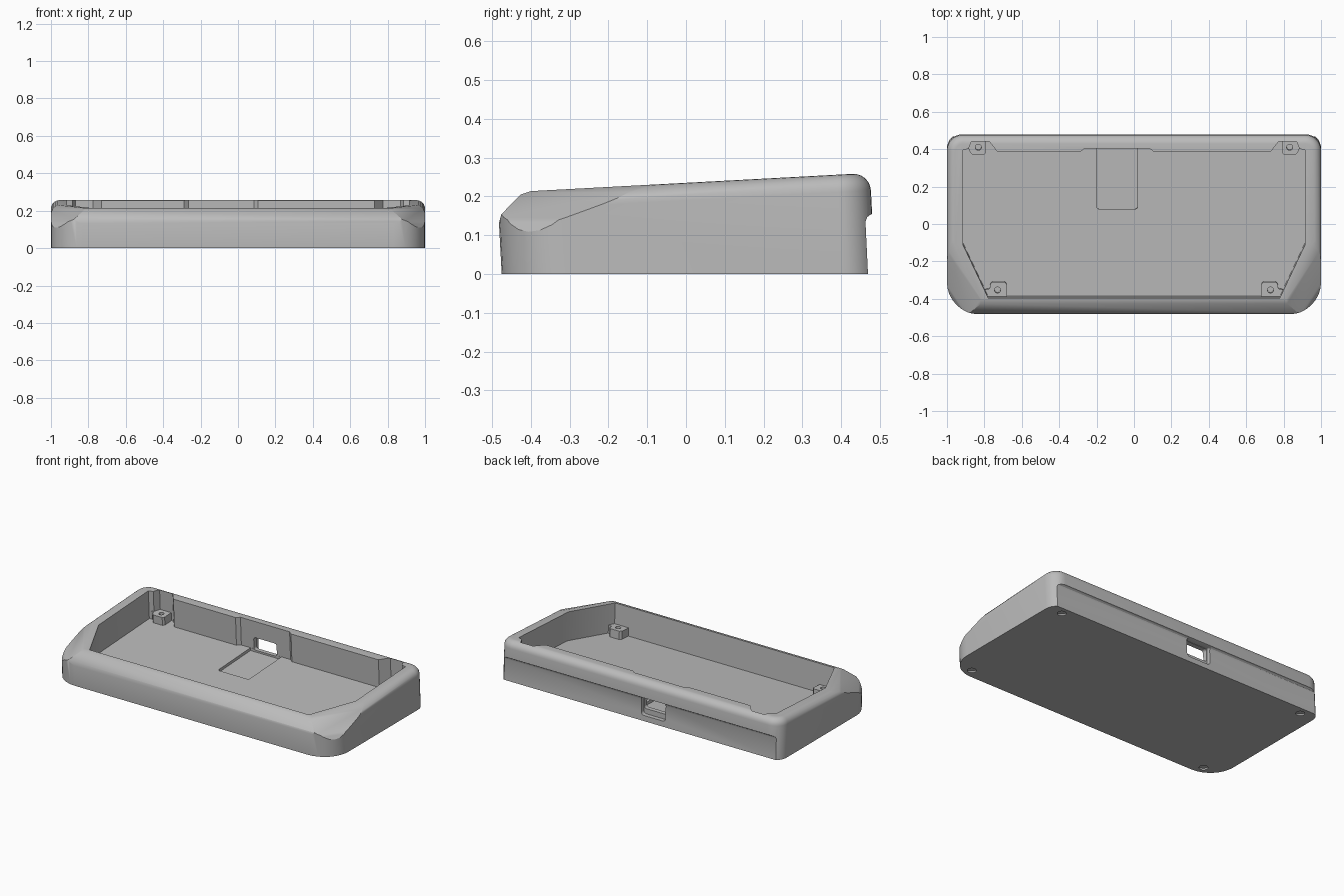
import bpy, bmesh, math
from mathutils import Vector

old = bpy.data.objects.get("Cube")
if old:
    bpy.data.objects.remove(old, do_unlink=True)

TILT = 0.0535      # slope of the top, the floor and the walls
FLOOR = 0.052      # floor height at the centre
RIM = 0.2345       # rim height at the centre

grey = bpy.data.materials.new("plain grey")
grey.use_nodes = True
grey.diffuse_color = (0.5, 0.5, 0.5, 1)
grey.node_tree.nodes["Principled BSDF"].inputs["Base Color"].default_value = (0.5, 0.5, 0.5, 1)


def tilted(x, y, h):
    """Frame of the sloping interior: h is the height above the floor."""
    return (x, y - TILT * h, FLOOR + TILT * y + h)


def upright(x, y, z):
    return (x, y, z)


def along_y(x, z, y):
    return (x, y, z)


def along_x(y, z, x):
    return (x, y, z)


def rounded(x0, x1, y0, y1, r_low, r_high, inset=0.0, steps=8):
    """Rounded rectangle, counter-clockwise from the high right corner."""
    centres = [(x1 - r_high, y1 - r_high, r_high), (x0 + r_high, y1 - r_high, r_high),
               (x0 + r_low, y0 + r_low, r_low), (x1 - r_low, y0 + r_low, r_low)]
    pts = []
    for q, (cx, cy, r) in enumerate(centres):
        for i in range(steps + 1):
            a = (q + i / steps) * math.pi / 2
            pts.append((cx + (r - inset) * math.cos(a), cy + (r - inset) * math.sin(a)))
    return pts


def circle(cx, cy, r, n=24):
    return [(cx + r * math.cos(i * math.tau / n), cy + r * math.sin(i * math.tau / n))
            for i in range(n)]


def loft(rings):
    bm = bmesh.new()
    loops = [[bm.verts.new(p) for p in ring] for ring in rings]
    n = len(loops[0])
    for low, high in zip(loops, loops[1:]):
        for i in range(n):
            j = (i + 1) % n
            bm.faces.new((low[i], low[j], high[j], high[i]))
    bm.faces.new(loops[0][::-1])
    bm.faces.new(loops[-1])
    bmesh.ops.recalc_face_normals(bm, faces=bm.faces)
    return bm


def finish(name, bm):
    mesh = bpy.data.meshes.new(name)
    bm.to_mesh(mesh)
    bm.free()
    mesh.materials.append(grey)
    obj = bpy.data.objects.new(name, mesh)
    bpy.context.collection.objects.link(obj)
    return obj


def prism(name, pts, low, high, place):
    return finish(name, loft([[place(a, b, t) for a, b in pts] for t in (low, high)]))


def activate(obj):
    bpy.ops.object.select_all(action='DESELECT')
    obj.select_set(True)
    bpy.context.view_layer.objects.active = obj


def cut(obj, cutter):
    cutter.hide_render = True
    mod = obj.modifiers.new("cut", 'BOOLEAN')
    mod.operation = 'DIFFERENCE'
    mod.solver = 'EXACT'
    mod.object = cutter
    activate(obj)
    bpy.ops.object.modifier_apply(modifier=mod.name)
    bpy.data.objects.remove(cutter, do_unlink=True)


def slice_off(bm, point, normal):
    geom = bm.verts[:] + bm.edges[:] + bm.faces[:]
    res = bmesh.ops.bisect_plane(bm, geom=geom, dist=1e-5, plane_co=point,
                                 plane_no=Vector(normal).normalized(), clear_outer=True)
    edges = [e for e in res["geom_cut"] if isinstance(e, bmesh.types.BMEdge)]
    if edges:
        bmesh.ops.holes_fill(bm, edges=edges, sides=0)


# Outer shell: leaning walls with a rounded upper edge
R = 0.045
rings = []
for step in range(-1, 7):
    a = max(step, 0) / 6 * math.pi / 2
    ring = []
    for x, y in rounded(-1, 1, -0.475, 0.488, 0.17, 0.085, R * (1 - math.cos(a))):
        z = 0 if step < 0 else RIM + TILT * y - R * (1 - math.sin(a))
        ring.append((x, y - TILT * z, z))
    rings.append(ring)
shell = loft(rings)

# Softened front chamfer
front = [(-0.483, 0.128), (-0.476, 0.154), (-0.426, 0.205), (-0.404, 0.2125)]
for (y0, z0), (y1, z1) in zip(front, front[1:]):
    slice_off(shell, (0, y0, z0), (0, z0 - z1, y1 - y0))

# Sloping front corners
for side in (-1, 1):
    for slope, s, z in ((0.67, 0.898, 0.22), (0.35, 0.898, 0.216), (1.6, 1.033, 0.115)):
        slice_off(shell, (side * s / 0.84, 0, z), (side * slope * 0.84, -slope * 0.545, 1))
bmesh.ops.recalc_face_normals(shell, faces=shell.faces)
case = finish("case_body", shell)

# Main cavity
half = [(0.78, -0.385), (0.915, -0.1), (0.915, 0.405), (0.885, 0.412), (0.868, 0.452),
        (0.775, 0.452), (0.73, 0.395)]
cut(case, prism("cavity", half + [(-x, y) for x, y in reversed(half)], 0, 0.4, tilted))

# Shallow bay in the back wall and in the floor
bay = [(0.12, 0.385), (0.085, 0.413), (-0.265, 0.413), (-0.3, 0.385)]
cut(case, prism("wall_bay", bay, 0, 0.4, tilted))
cut(case, prism("floor_bay", rounded(-0.2, 0.02, 0.08, 0.412, 0.015, 0.004), -0.018, 0.05, tilted))

# Recessed lower back panel
step = [(0.47, -0.02), (0.4625, 0.135), (0.467, 0.147), (0.474, 0.152),
        (0.482, 0.156), (0.6, 0.156), (0.6, -0.02)]
cut(case, prism("back_step", step, -1.2, 1.2, along_x))

# Cable port with a larger outer pocket
cut(case, prism("port", rounded(-0.175, -0.012, 0.068, 0.15, 0.015, 0.015), 0.38, 0.6, along_y))
cut(case, prism("port_pocket", rounded(-0.18, -0.008, 0.035, 0.152, 0.02, 0.01), 0.44, 0.6, along_y))

# Shallow round recesses under the corners
for side in (-1, 1):
    for x, y in ((0.87, -0.415), (0.895, 0.42)):
        cut(case, prism("foot_recess", circle(side * x, y, 0.026), -0.02, 0.01, upright))

# Screw bosses
front_boss = [(0.68, -0.395), (0.68, -0.32), (0.692, -0.307), (0.757, -0.307),
              (0.768, -0.318), (0.772, -0.343), (0.81, -0.35), (0.79, -0.395)]
back_boss = [(0.79, 0.456), (0.79, 0.385), (0.8, 0.374), (0.865, 0.374),
             (0.876, 0.385), (0.882, 0.403), (0.92, 0.41), (0.87, 0.456)]
parts = [case]
for side, label in ((-1, "right"), (1, "left")):
    for place, pts, hole in (("front", front_boss, (0.73, -0.35)), ("back", back_boss, (0.832, 0.413))):
        boss = prism(f"{place}_{label}_boss", [(side * x, y) for x, y in pts], -0.005, 0.052, tilted)
        cut(boss, prism("screw_hole", circle(side * hole[0], hole[1], 0.016), 0.005, 0.1, tilted))
        parts.append(boss)

for obj in parts:
    activate(obj)
    bpy.ops.object.shade_smooth_by_angle(angle=math.radians(33))
